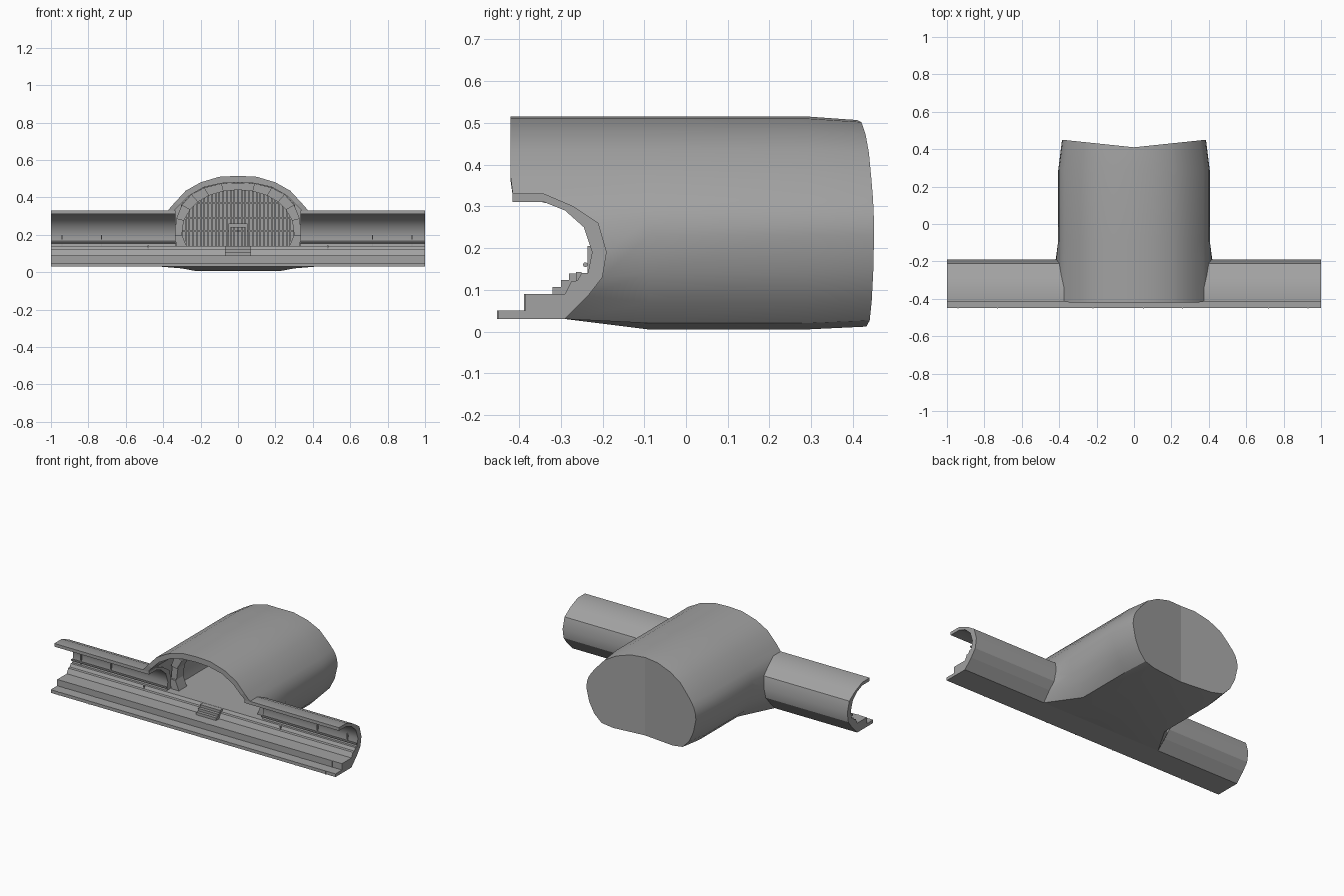
import bpy, bmesh, math
from mathutils import Vector

if "Cube" in bpy.data.objects:
    bpy.data.objects.remove(bpy.data.objects["Cube"], do_unlink=True)

grey = bpy.data.materials.new("concrete_grey")
grey.use_nodes = True
grey.diffuse_color = (0.36, 0.36, 0.36, 1)
grey.node_tree.nodes["Principled BSDF"].inputs["Base Color"].default_value = (0.36, 0.36, 0.36, 1)


def finish(name, bm, mirror=False, smooth=0):
    bmesh.ops.recalc_face_normals(bm, faces=bm.faces)
    me = bpy.data.meshes.new(name)
    bm.to_mesh(me)
    bm.free()
    me.materials.append(grey)
    ob = bpy.data.objects.new(name, me)
    bpy.context.collection.objects.link(ob)
    if mirror:
        mod = ob.modifiers.new("Mirror", 'MIRROR')
        mod.use_clip = True
    if smooth:
        bpy.ops.object.select_all(action='DESELECT')
        ob.select_set(True)
        bpy.context.view_layer.objects.active = ob
        bpy.ops.object.shade_smooth_by_angle(angle=math.radians(smooth))
    return ob


def add_box(bm, x0, x1, y0, y1, z0, z1):
    vs = bmesh.ops.create_cube(bm, size=1)["verts"]
    for v in vs:
        v.co = ((x0 + x1) / 2 + v.co.x * (x1 - x0),
                (y0 + y1) / 2 + v.co.y * (y1 - y0),
                (z0 + z1) / 2 + v.co.z * (z1 - z0))


def add_prism(bm, points, offset):
    """Close a planar outline into a solid by sweeping it along an offset."""
    a = [bm.verts.new(p) for p in points]
    b = [bm.verts.new(Vector(p) + Vector(offset)) for p in points]
    n = len(a)
    bm.faces.new(a)
    bm.faces.new(b[::-1])
    for i in range(n):
        j = (i + 1) % n
        bm.faces.new((a[i], b[i], b[j], a[j]))


def loft(bm, rows):
    rings = [[bm.verts.new(p) for p in row] for row in rows]
    for r, s in zip(rings, rings[1:]):
        for i in range(len(r) - 1):
            bm.faces.new((r[i], r[i + 1], s[i + 1], s[i]))
    return rings


# Tunnel base with trackbed, platform and steps, full length
base = [(-.45, .03), (-.45, .05), (-.385, .05), (-.385, .09), (-.29, .09),
        (-.275, .12), (-.26, .122), (-.25, .14), (-.225, .14), (-.2, .13),
        (-.235, .085), (-.29, .03)]
bm = bmesh.new()
add_prism(bm, [(-1, y, z) for y, z in base], (2, 0, 0))
finish("tunnel_base", bm)

# Curved tunnel walls on either side of the hall
wall = [(-.235, .14), (-.2, .13), (-.19, .19), (-.21, .26), (-.27, .30),
        (-.34, .33), (-.415, .33), (-.415, .31), (-.34, .31), (-.29, .29),
        (-.245, .25), (-.225, .19)]
bm = bmesh.new()
add_prism(bm, [(.335, y, z) for y, z in wall], (.665, 0, 0))
finish("tunnel_wall", bm, mirror=True, smooth=35)

# Pipe rail along the tunnel walls
bm = bmesh.new()
circle = [(.335, -.241 + .006 * math.cos(k * math.pi / 4),
           .16 + .006 * math.sin(k * math.pi / 4)) for k in range(8)]
add_prism(bm, circle, (.665, 0, 0))
finish("wall_pipe", bm, mirror=True)

# Outer shell of the hall, half built and mirrored
front = [(0, -.29, .03), (.22, -.29, .03), (.42, -.29, .03), (.425, -.235, .085),
         (.42, -.2, .13), (.415, -.19, .19), (.40, -.21, .26), (.39, -.27, .30),
         (.375, -.415, .33)]
arch = [(.34, .37), (.28, .435), (.2, .48), (.1, .51), (0, .515)]
front += [(x, -.42, z) for x, z in arch]
section = [(0, .005), (.22, .005), (.30, .02), (.35, .07), (.385, .14), (.405, .23),
           (.40, .27), (.39, .30), (.372, .33)] + arch
rear = [(x * .95, .41 + .1 * x, .23 + (z - .23) * .97) for x, z in section]
bm = bmesh.new()
rings = loft(bm, [front,
                  [(x, -.09, z) for x, z in section],
                  [(x, .29, z) for x, z in section],
                  rear])
finish("hall_shell", bm, mirror=True, smooth=30)

# Shallow folded end wall
bm = bmesh.new()
loft(bm, [rear[1:-1], [(0, .41, p[2]) for p in rear[1:-1]]])
bmesh.ops.holes_fill(bm, edges=bm.edges, sides=0)
for cut in (rear[:2], rear[-2:]):
    side = cut[1] if cut[0][0] == 0 else cut[0]
    end = cut[0] if cut[0][0] == 0 else cut[1]
    bm.faces.new([bm.verts.new(p) for p in (side, end, (0, .41, side[2]))]) \
        if abs(end[2] - side[2]) > .001 else None
finish("hall_end_wall", bm, mirror=True)

# Inner vault lining
lining = [(.33, -.2, .14), (.345, -.2, .2), (.345, -.225, .26), (.345, -.3, .3),
          (.345, -.415, .325), (.31, -.42, .36), (.26, -.42, .41),
          (.18, -.42, .455), (.09, -.42, .475), (0, -.42, .48)]
bm = bmesh.new()
loft(bm, [lining, [(x, .385, z) for x, y, z in lining]])
finish("vault_lining", bm, mirror=True, smooth=30)

# Front lip between shell and lining
bm = bmesh.new()
loft(bm, [front[8:], lining[4:]])
finish("vault_lip", bm, mirror=True)

# Hall floor
bm = bmesh.new()
add_box(bm, -.34, .34, -.25, .385, .115, .14)
finish("hall_floor", bm)

# Portal ring of separate blocks
outer = [(.33, .14), (.338, .2), (.33, .285), (.30, .36), (.25, .415), (.18, .452),
         (.09, .474), (0, .478)]
inner = [(.275, .14), (.30, .2), (.29, .275), (.255, .335), (.215, .375), (.155, .41),
         (.08, .432), (0, .44)]
bm = bmesh.new()
for i in range(len(outer) - 1):
    proud = .012 * (i % 2)
    quad = [outer[i], outer[i + 1], inner[i + 1], inner[i]]
    add_prism(bm, [(x, -.2 + proud, z) for x, z in quad], (0, .08 - proud, 0))
finish("portal_block", bm, mirror=True)


def arch_height(x):
    pts = lining[5:]
    x = abs(x)
    for a, b in zip(pts, pts[1:]):
        if b[0] <= x <= a[0]:
            return a[2] + (b[2] - a[2]) * (a[0] - x) / (a[0] - b[0])
    return pts[0][2]


# Back wall of the hall with battens
bm = bmesh.new()
add_prism(bm, [(x, .385, z) for x, y, z in lining]
          + [(-x, .385, z) for x, y, z in lining[-2::-1]], (0, .01, 0))
finish("hall_back_wall", bm)
bm = bmesh.new()
for i in range(-15, 16):
    x = i * .02
    add_box(bm, x - .004, x + .004, .375, .386, .14, arch_height(x))
for z in (.22, .29, .37):
    add_box(bm, -.3, .3, .372, .386, z - .003, z + .003)
finish("wall_batten", bm)

# Doorway on the back wall
bm = bmesh.new()
for x in (-.05, .04):
    add_box(bm, x, x + .01, .35, .386, .14, .25)
add_box(bm, -.05, .05, .35, .386, .24, .26)
add_box(bm, -.003, .003, .36, .386, .14, .24)
finish("hall_doorway", bm)

# Short stair from platform to hall
bm = bmesh.new()
for k in range(3):
    add_box(bm, -.07, .07, -.32 + .02 * k, -.25, .09, .107 + .016 * k)
finish("platform_stair", bm)

# Thin panel joints on the platform faces
bm = bmesh.new()
for x in (-.94, -.73, -.22, .05, .26, .72, .93):
    add_box(bm, x - .003, x + .003, -.388, -.384, .05, .09)
    add_box(bm, x - .003, x + .003, -.453, -.449, .03, .05)
    if abs(x) > .34:
        add_box(bm, x - .003, x + .003, -.236, -.22, .14, .205)
for x in (-.48, .48):
    add_box(bm, x - .003, x + .003, -.263, -.25, .122, .142)
finish("panel_joint", bm)
